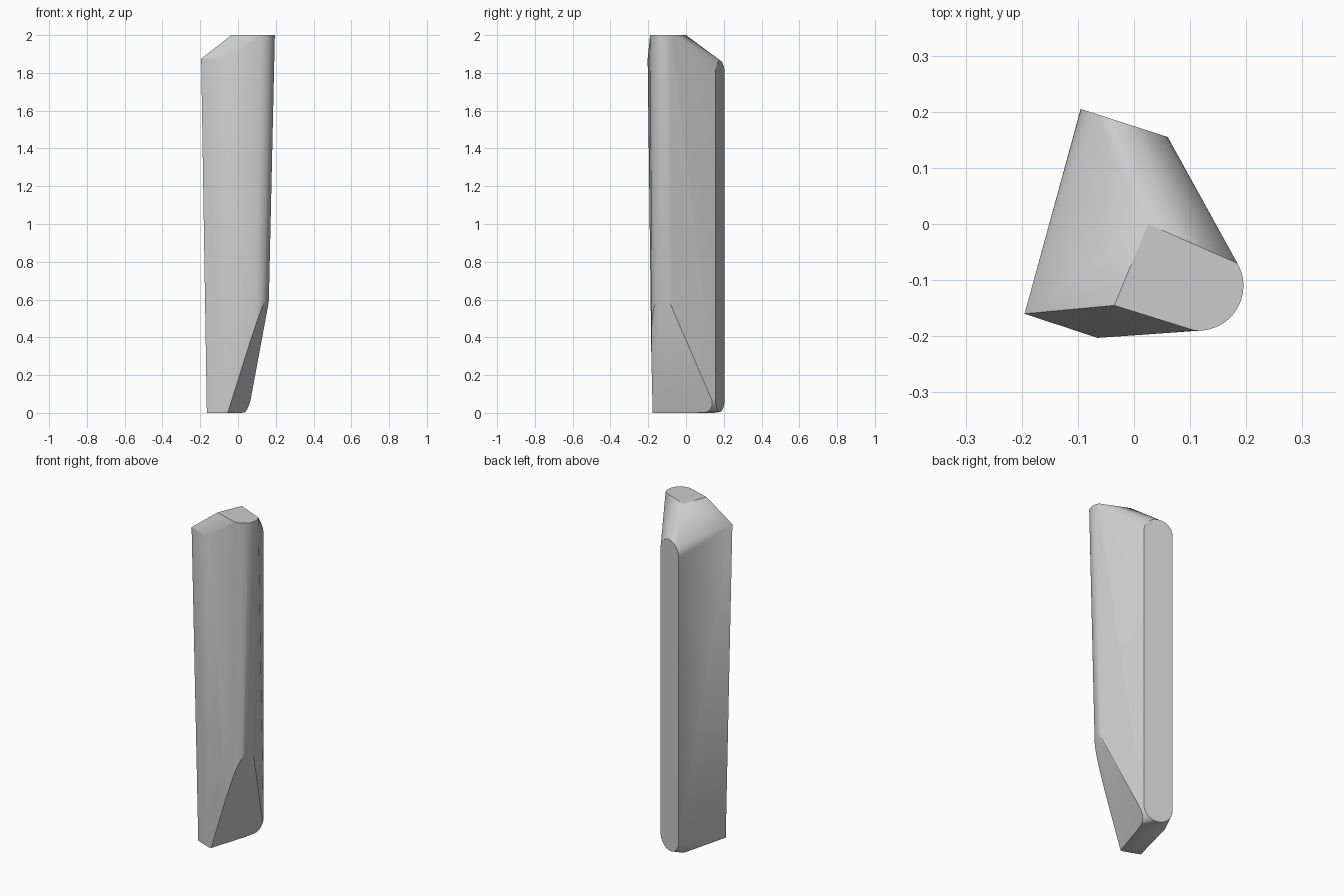
import bpy, bmesh
from math import sin, cos, radians
from mathutils import Vector

cube = bpy.data.objects.get("Cube")
if cube:
    bpy.data.objects.remove(cube)

# Single grey material
grey = bpy.data.materials.new("plain_grey")
grey.use_nodes = True
colour = (0.6, 0.6, 0.6, 1)
grey.diffuse_color = colour
grey.node_tree.nodes["Principled BSDF"].inputs["Base Color"].default_value = colour


def arc(centre, u, v, start, end, steps):
    """Points on a circular arc; u and v are the radius vectors."""
    c, u, v = Vector(centre), Vector(u), Vector(v)
    angles = [radians(start + (end - start) * i / steps) for i in range(steps + 1)]
    return [c + u * cos(a) + v * sin(a) for a in angles]


# Rounded front corner, tapering downwards
r = 0.08
points = []
for centre in ((0.115, -0.11, 2), (0.07, -0.1, 0)):
    points += arc(centre, (r, 0, 0), (0, r, 0), -95, 30, 24)

# Flat back strip with round ends
across, up = (0.0775, -0.025, 0), (0, 0, 0.08)
points += arc((-0.0175, 0.18, 1.785), across, up, 0, 180, 24)
points += arc((-0.0175, 0.18, 0.085), across, up, 180, 360, 24)

# Faceted top and left side corners
points += [Vector(p) for p in (
    (-0.195, -0.16, 1.875), (-0.065, -0.203, 1.875),
    (-0.035, -0.145, 2), (0.025, 0, 2), (-0.095, 0.15, 1.83),
    (-0.165, -0.14, 0), (-0.07, -0.176, 0), (-0.09, 0.15, 0))]

# Wrap the profiles in one shell
bm = bmesh.new()
for p in points:
    bm.verts.new(p)
hull = bmesh.ops.convex_hull(bm, input=bm.verts)
loose = {g for g in hull["geom_interior"] + hull["geom_unused"]
         if isinstance(g, bmesh.types.BMVert)}
bmesh.ops.delete(bm, geom=list(loose), context="VERTS")

# Slanted cut across the lower right corner
front, back, apex = (Vector(p) for p in (
    (-0.055, -0.178, 0), (0.036, 0.11, 0), (0.162, -0.134, 0.63)))
normal = (back - front).cross(apex - front)
bmesh.ops.bisect_plane(bm, geom=bm.verts[:] + bm.edges[:] + bm.faces[:], dist=1e-5,
                       plane_co=front, plane_no=normal, clear_outer=True)
rim = [e for e in bm.edges if e.is_boundary]
bmesh.ops.holes_fill(bm, edges=rim, sides=0)
bmesh.ops.dissolve_limit(bm, angle_limit=radians(0.5), verts=bm.verts, edges=bm.edges)
bmesh.ops.recalc_face_normals(bm, faces=bm.faces)

mesh = bpy.data.meshes.new("tapered_post")
bm.to_mesh(mesh)
bm.free()
mesh.materials.append(grey)
post = bpy.data.objects.new("tapered_post", mesh)
bpy.context.collection.objects.link(post)

# Smooth rounded areas, keep facet edges sharp
bpy.context.view_layer.objects.active = post
post.select_set(True)
bpy.ops.object.shade_smooth_by_angle(angle=radians(25))
